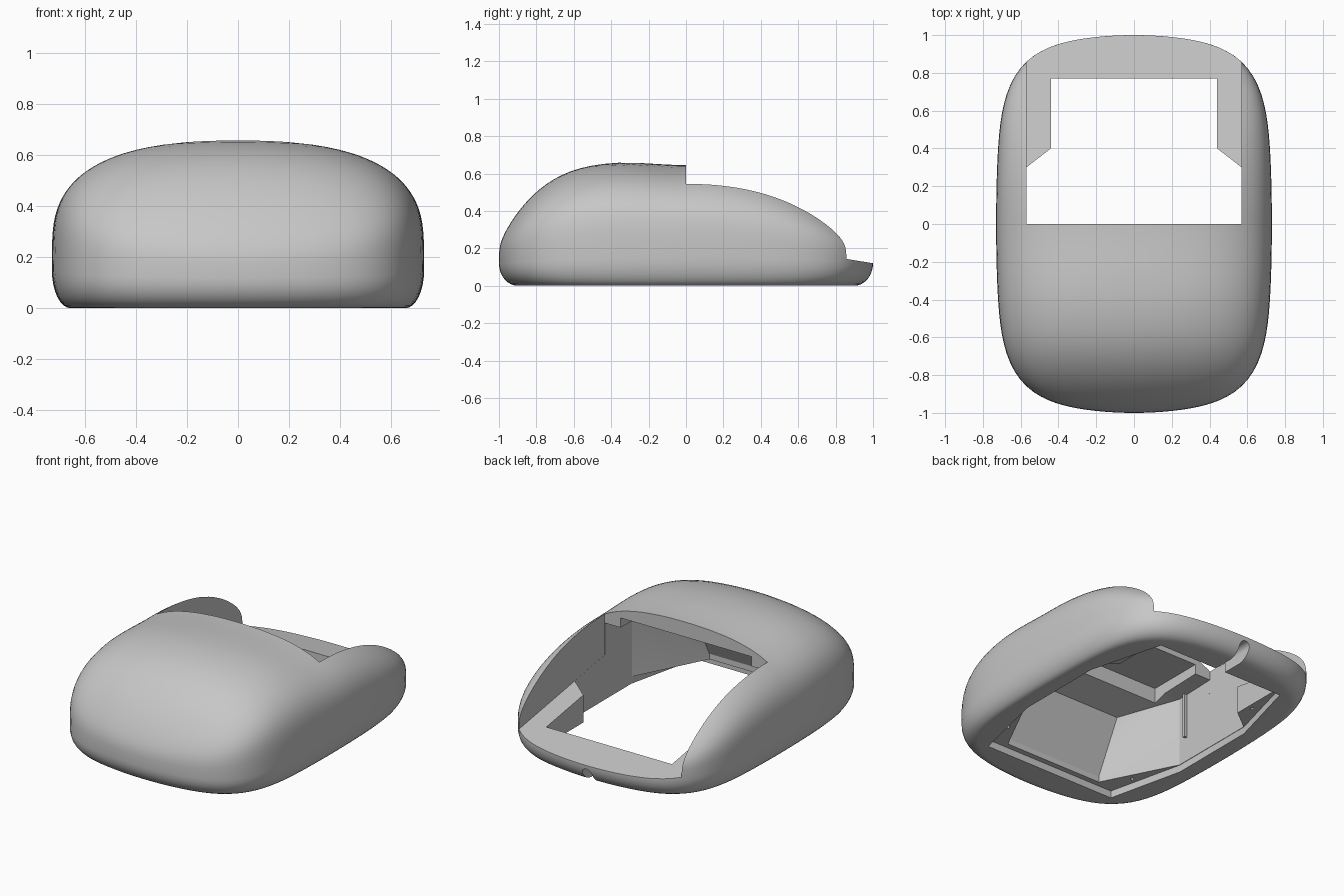
import bpy, bmesh, math
from mathutils import Vector

cube = bpy.data.objects.get("Cube")
if cube:
    bpy.data.objects.remove(cube, do_unlink=True)

grey = bpy.data.materials.new("shell_grey")
grey.use_nodes = True
grey.diffuse_color = (0.57, 0.57, 0.57, 1)
grey.node_tree.nodes["Principled BSDF"].inputs["Base Color"].default_value = (0.57, 0.57, 0.57, 1)


def make(name, bm):
    bmesh.ops.recalc_face_normals(bm, faces=bm.faces[:])
    mesh = bpy.data.meshes.new(name)
    bm.to_mesh(mesh)
    bm.free()
    mesh.materials.append(grey)
    obj = bpy.data.objects.new(name, mesh)
    bpy.context.collection.objects.link(obj)
    return obj


def prism(name, outline, start, end):
    """Extrude a closed 3D outline from offset start to offset end."""
    bm = bmesh.new()
    rings = [[bm.verts.new(Vector(p) + Vector(off)) for p in outline] for off in (start, end)]
    bm.faces.new(rings[0])
    bm.faces.new(rings[1])
    for i in range(len(outline)):
        j = (i + 1) % len(outline)
        bm.faces.new((rings[0][i], rings[0][j], rings[1][j], rings[1][i]))
    return make(name, bm)


def plan_prism(name, half, z0, z1):
    """Mirror a left-hand plan outline across x and extrude it upward."""
    pts = [(x, y, 0) for x, y in half] + [(-x, y, 0) for x, y in reversed(half)]
    return prism(name, pts, (0, 0, z0), (0, 0, z1))


def mirrored_hull(name, points):
    """Convex solid around the points and their mirror images."""
    bm = bmesh.new()
    for x, y, z in points:
        bm.verts.new((x, y, z))
        bm.verts.new((-x, y, z))
    hull = bmesh.ops.convex_hull(bm, input=bm.verts[:])
    spare = [v for v in hull["geom_interior"] if isinstance(v, bmesh.types.BMVert)]
    bmesh.ops.delete(bm, geom=spare, context="VERTS")
    return make(name, bm)


def crown(x, y):
    """Height of the arched back, falling off to the ends and sides."""
    if y > 0:
        ridge = 0.645 - 0.35 * y ** 2.2
    else:
        t = min(-y / 0.4, 1)
        ridge = 0.645 + 0.018 * t * t * (3 - 2 * t) - 0.31 * abs(y) ** 4.7
    return ridge - 0.16 * x * x


# Rounded outer body, built from rings shrinking toward the crown
SIDES, LEVELS, FLARE, POWER = 144, 24, 8, 4


def plan(i):
    """Rounded rectangle with gently bowed sides and ends."""
    a = math.tau * (i + 0.5) / SIDES
    c, s = math.cos(a), math.sin(a)
    r = (abs(c) ** 5.8 + abs(s) ** 5.8) ** (-1 / 5.8)
    u, v = c * r, s * r
    return 0.73 * u * (1 - 0.06 * v * v), v * (1 - 0.12 * u * u)


outline = [plan(i) for i in range(SIDES)]
rings = []
for k in range(FLARE):
    a = math.pi / 2 * (1 - k / FLARE)
    s = 1 - 0.1 * (1 - math.cos(a))
    rings.append([(x * s, y * s, (0.15 - 0.031 * y * y) * (1 - math.sin(a))) for x, y in outline])
steps = [math.sin(math.pi / 2 * (1 - k / LEVELS)) ** (2 / POWER) for k in range(LEVELS)]
steps += [steps[-1] * (1 - k / 6) for k in range(1, 6)]
for s in steps:
    h = max(1 - s ** POWER, 0) ** (1 / POWER)
    ring = []
    for x, y in outline:
        rim = 0.15 - 0.031 * y * y
        ring.append((x * s, y * s, rim + (crown(x * s, y * s) - rim) * h))
    rings.append(ring)

bm = bmesh.new()
rows = [[bm.verts.new(p) for p in ring] for ring in rings]
bm.faces.new(rows[0])
pole = bm.verts.new((0, 0, crown(0, 0)))
for i in range(SIDES):
    j = (i + 1) % SIDES
    for low, high in zip(rows, rows[1:]):
        bm.faces.new((low[i], low[j], high[j], high[i]))
    bm.faces.new((rows[-1][i], rows[-1][j], pole))
shell = make("shell", bm)

# Cutters: open deck, floor opening, bottom recess, ceiling recess
cutters = [
    prism("deck_cut", [(0, 0, 0.285), (0, 1.2, 0.087), (0, 1.2, 0.9), (0, 0, 0.9)],
          (-0.57, 0, 0), (0.57, 0, 0)),
    plan_prism("floor_cut", [(0.5695, -0.02), (0.5695, 0.3), (0.44, 0.4), (0.44, 0.77)], -0.1, 0.4),
    plan_prism("recess_cut", [(0.46, -0.755), (0.572, -0.27), (0.572, 0.3), (0.445, 0.772)], -0.1, 0.045),
    plan_prism("ceiling_cut", [(0.46, -0.36), (0.46, 0.05)], 0.4, 0.55),
]

# Faceted hollow under the closed half
cutters.append(mirrored_hull("hollow_cut", [
    (0.569, 0.05, -0.1), (0.569, -0.27, -0.1), (0.34, -0.72, -0.1), (0.34, -0.72, 0.08),
    (0.569, 0.05, 0.49), (0.569, -0.27, 0.48), (0.34, -0.556, 0.4)]))

# Cable slot with a rounded top
slot = [(-0.035, 0, -0.1), (0.035, 0, -0.1)]
slot += [(0.035 * math.cos(a), 0, 0.06 + 0.035 * math.sin(a))
         for a in (math.pi * i / 12 for i in range(13))]
cutters.append(prism("cable_cut", slot, (0, 0.7, 0), (0, 1.2, 0)))

# Screw holes in the corner pads
for side in (-1, 1):
    for x, y in ((0.465, -0.57), (0.475, 0.49)):
        ring = [(side * x + 0.01 * math.cos(a), y + 0.01 * math.sin(a), 0)
                for a in (math.tau * i / 12 for i in range(12))]
        cutters.append(prism("screw_cut", ring, (0, 0, -0.05), (0, 0, 0.075)))

for cutter in cutters:
    cutter.hide_render = True
    mod = shell.modifiers.new(cutter.name, "BOOLEAN")
    mod.operation = "DIFFERENCE"
    mod.solver = "EXACT"
    mod.object = cutter

# Bake the cuts and drop the cutters
bpy.context.view_layer.update()
graph = bpy.context.evaluated_depsgraph_get()
baked = bpy.data.meshes.new_from_object(shell.evaluated_get(graph))
shell.modifiers.clear()
shell.data = baked
for cutter in cutters:
    bpy.data.objects.remove(cutter, do_unlink=True)

# Thin rib on the right inner wall
prism("wall_rib", [(-0.575, -0.22, 0), (-0.55, -0.22, 0), (-0.55, -0.205, 0), (-0.575, -0.205, 0)],
      (0, 0, 0.2), (0, 0, 0.48))

# Smooth the curved shell, keeping cut edges sharp
for obj in bpy.context.selected_objects:
    obj.select_set(False)
shell.select_set(True)
bpy.context.view_layer.objects.active = shell
bpy.ops.object.shade_smooth_by_angle(angle=math.radians(25))
